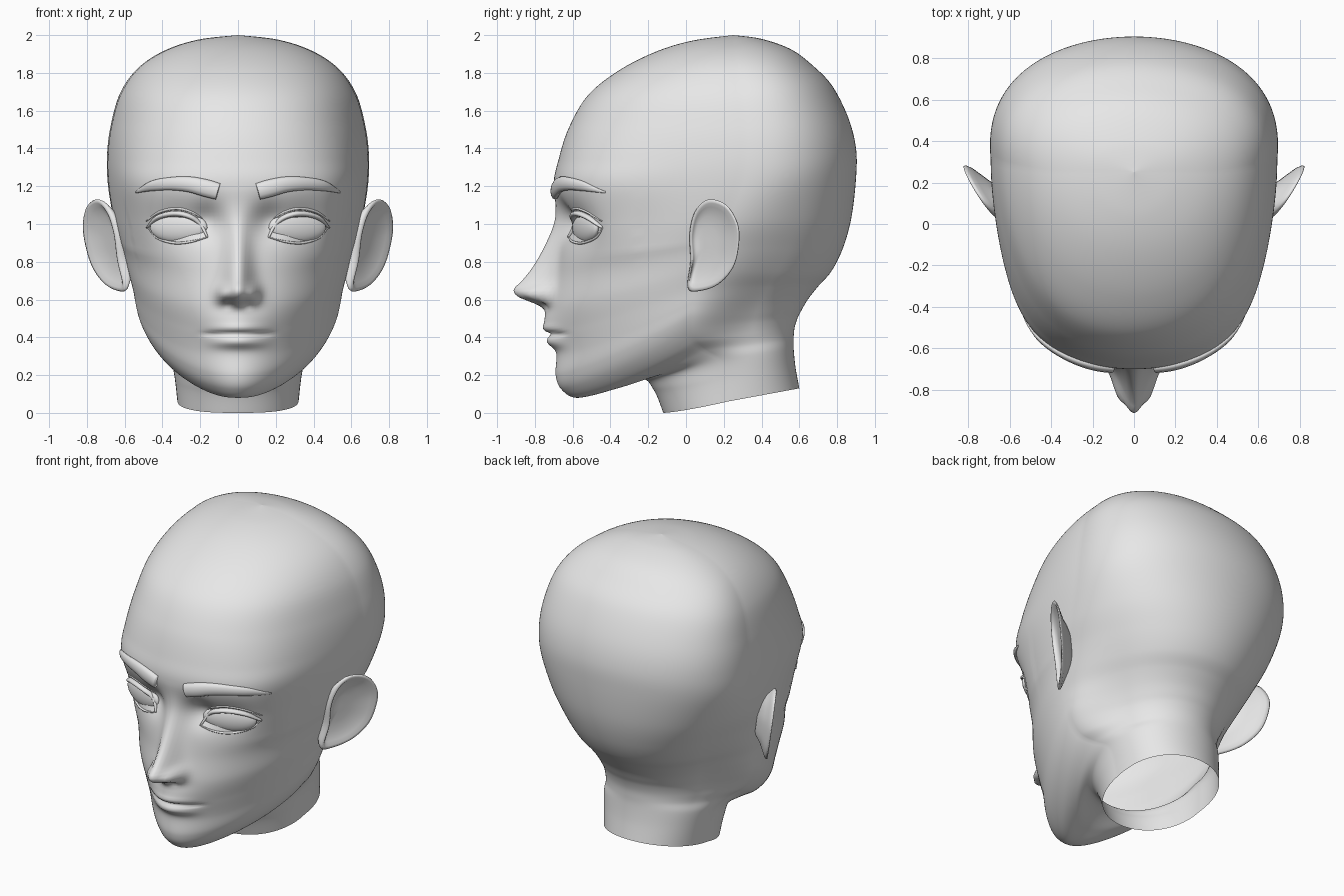
import bpy, math
from mathutils import Vector
from mathutils.bvhtree import BVHTree

if "Cube" in bpy.data.objects:
    bpy.data.objects.remove(bpy.data.objects["Cube"])

skin = bpy.data.materials.new("grey_clay")
skin.diffuse_color = (0.8, 0.8, 0.8, 1)
skin.use_nodes = True
skin.node_tree.nodes["Principled BSDF"].inputs["Base Color"].default_value = skin.diffuse_color


def spline(rows, per, closed=False):
    """Smooth curve through rows of numbers."""
    n, out = len(rows), []
    pick = (lambda i: rows[i % n]) if closed else (lambda i: rows[max(0, min(n - 1, i))])
    for i in range(n if closed else n - 1):
        a, b, c, d = pick(i - 1), pick(i), pick(i + 1), pick(i + 2)
        for k in range(per):
            t = k / per
            out.append(tuple(0.5 * (2 * q + (r - p) * t + (2 * p - 5 * q + 4 * r - s) * t * t
                                    + (3 * q - p - 3 * r + s) * t ** 3)
                             for p, q, r, s in zip(a, b, c, d)))
    if not closed:
        out.append(tuple(rows[-1]))
    return out


def loft(name, rings, cap_start=False, cap_end=False, flip=False):
    """Skin a list of closed rings."""
    m = len(rings[0])
    verts = [tuple(p) for r in rings for p in r]
    faces = []
    for i in range(len(rings) - 1):
        for j in range(m):
            k = (j + 1) % m
            faces.append((i * m + j, i * m + k, (i + 1) * m + k, (i + 1) * m + j))
    if cap_start:
        faces.append(tuple(reversed(range(m))))
    if cap_end:
        faces.append(tuple(range(len(verts) - m, len(verts))))
    if flip:
        faces = [tuple(reversed(f)) for f in faces]
    me = bpy.data.meshes.new(name)
    me.from_pydata(verts, [], faces)
    me.materials.append(skin)
    me.shade_smooth()
    ob = bpy.data.objects.new(name, me)
    bpy.context.collection.objects.link(ob)
    return ob, verts, faces


# Head profiles from neck rim to crown, one row per ring
# front: y, z, narrowing
FRONT = [(-.12, 0, 0), (-.17, .12, 0), (-.24, .18, .1), (-.43, .115, .35), (-.58, .08, .48),
         (-.66, .125, .42), (-.69, .2, .36), (-.685, .31, .28), (-.70, .42, .22), (-.72, .56, .15),
         (-.69, .75, .06), (-.665, 1.0, -.2), (-.70, 1.2, -.38), (-.675, 1.34, -.32),
         (-.62, 1.51, -.22), (-.52, 1.68, -.16), (-.36, 1.81, -.1), (-.165, 1.91, -.05),
         (.03, 1.97, 0), (.25, 2, 0)]
# side: y, z, half width
SIDE = [(.22, .06, .32), (.21, .19, .335), (.18, .28, .355), (.1, .33, .39), (.04, .38, .45),
        (.02, .44, .493), (.02, .51, .525), (.03, .58, .542), (.04, .66, .557), (.07, .75, .58),
        (.12, .87, .61), (.2, 1.02, .655), (.28, 1.2, .685), (.31, 1.36, .69), (.31, 1.52, .67),
        (.29, 1.69, .62), (.27, 1.825, .525), (.25, 1.918, .385), (.25, 1.975, .21), (.25, 2, 0)]
# back: y, z, narrowing
BACK = [(.6, .13, 0), (.58, .24, 0), (.57, .34, .02), (.57, .40, .09), (.575, .45, .17),
        (.59, .5, .215), (.61, .54, .225), (.645, .60, .2), (.70, .67, .155), (.77, .75, .11),
        (.83, .87, .06), (.875, 1.03, .03), (.9, 1.24, 0), (.9, 1.40, 0), (.86, 1.56, 0),
        (.775, 1.73, 0), (.67, 1.84, 0), (.555, 1.925, 0), (.40, 1.98, 0), (.25, 2, 0)]
# nose: z, projection, half width
NOSE = spline([(1.2, 0, .08), (1.1, .01, .075), (.97, .045, .062), (.8, .11, .066),
               (.7, .17, .072), (.655, .205, .075), (.615, .175, .078), (.575, .07, .08),
               (.54, .015, .07), (.48, 0, .07)], 8)


def nose(a, z):
    for (z0, h0, s0), (z1, h1, s1) in zip(NOSE, NOSE[1:]):
        if z1 <= z <= z0:
            t = (z0 - z) / (z0 - z1)
            return (h0 + (h1 - h0) * t) * math.exp(-(a / (s0 + (s1 - s0) * t)) ** 2)
    return 0


def bump(a, z, ca, cz, sa, sz):
    return math.exp(-((a - ca) / sa) ** 2 - ((z - cz) / sz) ** 2)


def features(x, z):
    """Forward relief of the face: nose, nostrils, lips and eye sockets."""
    a = abs(x)
    mouth = math.exp(-(a / .18) ** 6)
    return (nose(a, z)
            + .065 * bump(a, z, .08, .632, .034, .04)
            - .025 * bump(a, z, .05, .572, .025, .016)
            + .04 * bump(a, z, 0, .46, .15, .075)
            + .014 * mouth * bump(a, z, 0, .448, .16, .022)
            + .032 * mouth * bump(a, z, 0, .372, .14, .03)
            - .022 * mouth * math.exp(-((z - .417) / .01) ** 2)
            - .035 * bump(a, z, .3, 1.0, .15, .1)
            - .05 * bump(a, z, .16, 1.02, .075, .085)
            + .02 * bump(a, z, .5, 1.0, .1, .16))


# Head with neck, open at the rim
AROUND, PER = 200, 10
rings = []
for f, s, b in zip(spline(FRONT, PER), spline(SIDE, PER), spline(BACK, PER)):
    ring = []
    for j in range(AROUND):
        t = 2 * math.pi * j / AROUND
        c, sn = math.cos(t), math.sin(t)
        u = abs(c)
        if c > 0:                    # tapered jaw, broad brow
            e, v = f, 1 - (1 - u) ** 1.3
            form = 1 - e[2] * u ** (1.25 if e[2] > 0 else 3)
        else:                        # hollow behind the jaw, squarish nape
            e, v = b, u
            q = min(1, u / .6)
            form = (1 - e[2] * q * q * (3 - 2 * q)) * (1 + .17 * u ** 1.25)
        x = s[2] * sn * form
        y, z = s[0] + (e[0] - s[0]) * u, s[1] + (e[1] - s[1]) * v
        if y < -.25:
            y -= features(x, z)
        ring.append((x, y, z))
    rings.append(ring)
head, head_verts, head_faces = loft("head", rings)
tree = BVHTree.FromPolygons([Vector(v) for v in head_verts], head_faces)


def on_face(x, z, sink=0):
    hit = tree.ray_cast(Vector((x, -3, z)), Vector((0, 1, 0)))
    p = hit[0] if hit[0] else Vector((x, -.45, z))
    return p + Vector((-x * .8, 1, 0)).normalized() * sink


def strand(name, side, rows, sink, depth=1.0):
    """Tapered tube laid on the face; rows are x, z, radius."""
    pts = spline(rows, 6)
    path = [on_face(side * x, z, sink * r) for x, z, r in pts]
    tube = []
    for i, p in enumerate(path):
        tan = (path[min(i + 2, len(path) - 1)] - path[max(i - 2, 0)]).normalized()
        out = Vector((p.x * .8, -1, 0))
        out = (out - tan * out.dot(tan)).normalized()
        up = tan.cross(out)
        r = max(pts[i][2], .002)
        tube.append([p + out * r * depth * math.cos(q) + up * r * math.sin(q)
                     for q in (2 * math.pi * k / 12 for k in range(12))])
    loft(name, tube, True, True, flip=side < 0)


# Ear outline: y, z
EAR = spline([(.01, .66), (.025, .80), (.02, .95), (.05, 1.07), (.12, 1.13), (.215, 1.10),
              (.275, 1.0), (.28, .89), (.25, .77), (.17, .68), (.07, .645)], 5, True)
# Ear loops from hidden root over the rim into the bowl: scale, offset
EAR_LOOPS = [(.5, -.14), (.7, -.075), (.88, -.038), (.97, -.018), (1, 0), (.97, .01), (.91, .008),
             (.82, -.01), (.6, -.032), (.35, -.04), (.1, -.04)]

for side, tag in ((1, "right"), (-1, "left")):
    # ears
    loops = []
    for k, off in EAR_LOOPS:
        loop = []
        for y, z in EAR:
            y, z = .12 + (y - .12) * k, .9 + (z - .9) * k
            x = .622 + .64 * y + .15 * (z - .88)
            loop.append((side * (x + .9 * off), y + .25 * off, z - .05 * off))
        loops.append(loop)
    loft("ear_" + tag, loops, True, True, flip=side < 0)

    # eyebrows
    strand("eyebrow_" + tag, side, [(.105, 1.172, .044), (.17, 1.19, .046), (.26, 1.21, .041),
                                    (.36, 1.213, .034), (.46, 1.2, .026), (.54, 1.168, .005)],
           -.1, .55)

    # eyeballs
    bpy.ops.mesh.primitive_uv_sphere_add(segments=32, ring_count=20, radius=1,
                                         location=on_face(side * .318, .982, .018),
                                         rotation=(0, 0, side * math.radians(22)))
    eye = bpy.context.object
    eye.name = "eye_" + tag
    eye.scale = (.163, .04, .082)
    eye.data.materials.append(skin)
    eye.data.shade_smooth()

    # eyelids and the fold above the eye
    strand("upper_lid_" + tag, side, [(.162, .93, .005), (.195, .995, .011), (.25, 1.038, .014),
                                      (.33, 1.055, .015), (.42, 1.035, .013), (.478, .982, .006)],
           -.6, 1.6)
    strand("lower_lid_" + tag, side, [(.162, .93, .003), (.25, .906, .006), (.34, .9, .007),
                                      (.43, .928, .006), (.478, .982, .003)], -.2, 1.2)
    strand("lid_fold_" + tag, side, [(.19, 1.03, .003), (.25, 1.066, .007), (.33, 1.083, .008),
                                     (.42, 1.062, .007), (.485, 1.015, .003)], .3)
